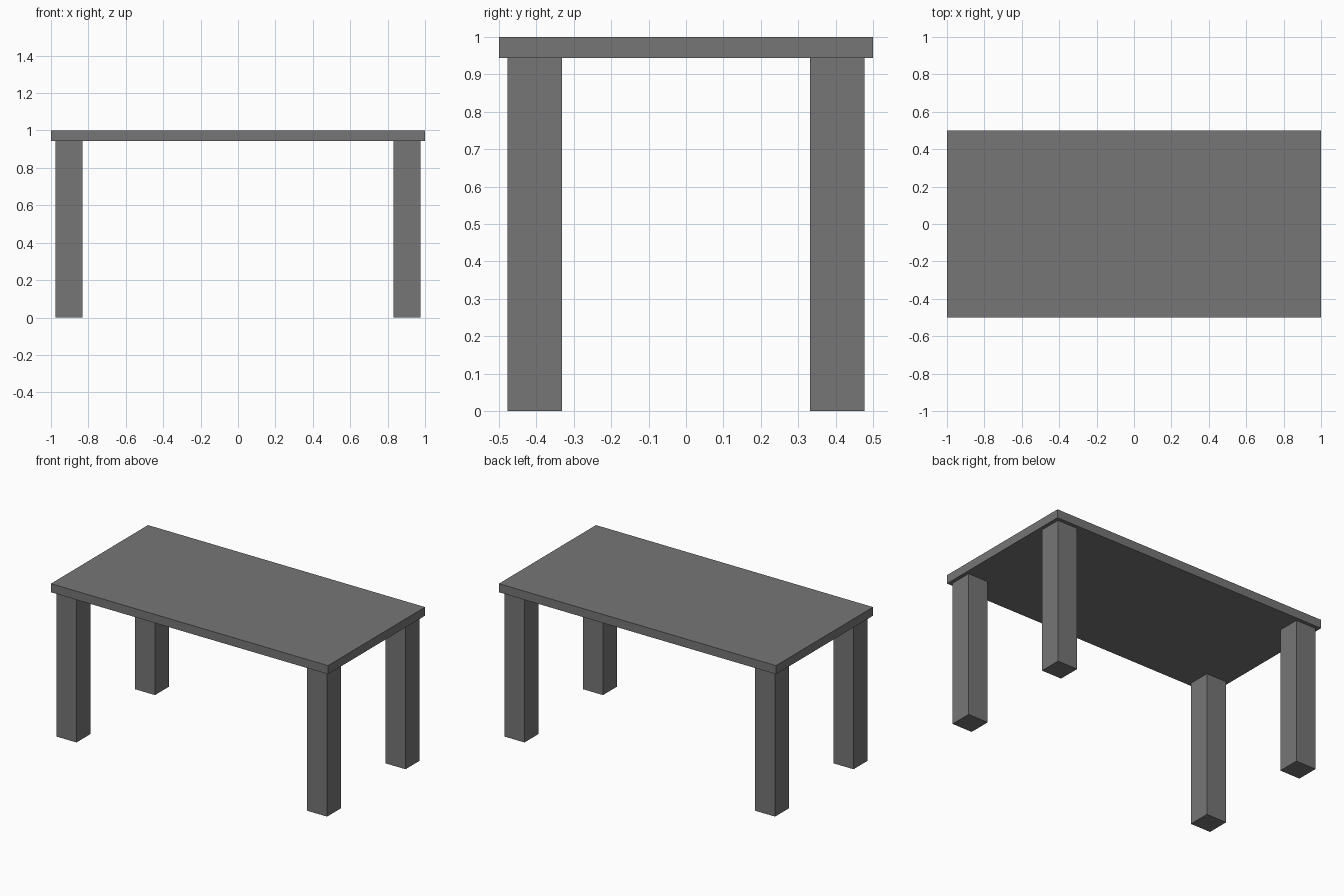
import bpy

if "Cube" in bpy.data.objects:
    bpy.data.objects.remove(bpy.data.objects["Cube"])

TOP_THICKNESS = 0.056
LEG_WIDTH = 0.145
LEG_HEIGHT = 1.0 - TOP_THICKNESS

# Dark grey finish shared by all parts
finish = bpy.data.materials.new("dark_grey")
finish.diffuse_color = (0.18, 0.18, 0.18, 1.0)
finish.use_nodes = True
finish.node_tree.nodes["Principled BSDF"].inputs["Base Color"].default_value = finish.diffuse_color


def box(name, size, centre):
    """Add a box with its dimensions applied to the mesh."""
    bpy.ops.mesh.primitive_cube_add(size=1, location=centre)
    obj = bpy.context.object
    obj.name = name
    obj.scale = size
    bpy.ops.object.transform_apply(location=False, rotation=False, scale=True)
    obj.data.materials.append(finish)
    return obj


# Table top
box("table_top", (2.0, 1.0, TOP_THICKNESS), (0, 0, 1.0 - TOP_THICKNESS / 2))

# Four square legs, slightly inset from the corners
for side, x in (("left", -0.9045), ("right", 0.9045)):
    for end, y in (("front", -0.4045), ("back", 0.4045)):
        box(f"{end}_{side}_leg", (LEG_WIDTH, LEG_WIDTH, LEG_HEIGHT),
            (x, y, LEG_HEIGHT / 2))
